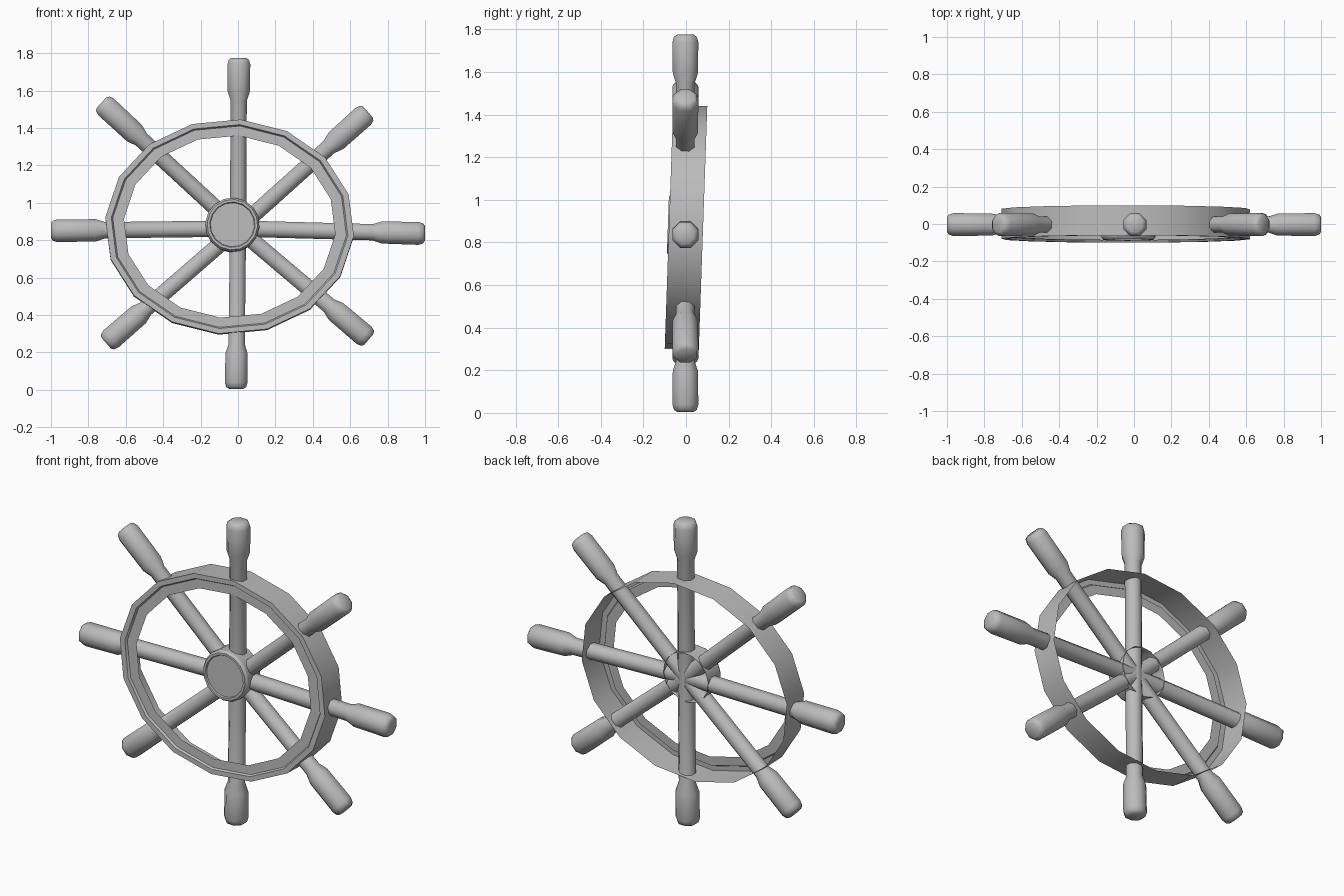
import bpy, bmesh
from math import sin, cos, pi, radians, hypot
from mathutils import Vector, Matrix

cube = bpy.data.objects.get("Cube")
if cube:
    bpy.data.objects.remove(cube)

grey = bpy.data.materials.new("plain_grey")
grey.use_nodes = True
GREY = (0.5, 0.5, 0.5, 1)
grey.diffuse_color = GREY
grey.node_tree.nodes["Principled BSDF"].inputs["Base Color"].default_value = GREY


def lathe(name, profile, sides, matrix, smooth, start=0.0, cap_first=False, cap_last=False):
    """Spin (radius, height) points around local z, then place the result."""
    bm = bmesh.new()
    rings = []
    for r, h in profile:
        angles = [start + 2 * pi * i / sides for i in range(sides)]
        rings.append([bm.verts.new((r * cos(a), r * sin(a), h)) for a in angles])
    for lower, upper in zip(rings, rings[1:]):
        for i in range(sides):
            j = (i + 1) % sides
            bm.faces.new((lower[i], lower[j], upper[j], upper[i]))
    if cap_first:
        bm.faces.new(rings[0][::-1])
    if cap_last:
        bm.faces.new(rings[-1])
    bm.transform(matrix)
    bmesh.ops.recalc_face_normals(bm, faces=bm.faces)
    mesh = bpy.data.meshes.new(name)
    bm.to_mesh(mesh)
    bm.free()
    mesh.materials.append(grey)
    obj = bpy.data.objects.new(name, mesh)
    bpy.context.collection.objects.link(obj)
    bpy.ops.object.select_all(action="DESELECT")
    obj.select_set(True)
    bpy.context.view_layer.objects.active = obj
    bpy.ops.object.shade_smooth_by_angle(angle=radians(smooth))
    return obj


# Local z becomes the forward direction (-y)
forward = Matrix.Rotation(pi / 2, 4, "X")
tilt = Matrix.Rotation(radians(-2), 4, "X")

# Rim: oval shell, open at the back, with a stepped front lip
squash = Matrix.Diagonal((1, 0.862, 1, 1))
lathe("rim", [(0.667, -0.08), (0.667, 0.08), (0.635, 0.08), (0.627, 0.068), (0.567, 0.068)],
      16, Matrix.Translation((-0.045, 0, 0.87)) @ tilt @ forward @ squash, 30, radians(-5))

# Hub: open-backed cup with a stepped front disc
lathe("hub", [(0.145, -0.045), (0.145, 0.07), (0.135, 0.085), (0.122, 0.085), (0.118, 0.077)],
      16, Matrix.Translation((-0.03, 0, 0.88)) @ tilt @ forward, 30, radians(-5), cap_last=True)

# Spokes with turned handles: tip position and handle length
centre = Vector((0, -0.003, 0.862))
spokes = {
    "top": (0.005, 1.775, 0.18), "bottom": (-0.01, 0.005, 0.19),
    "left": (1.0, 0.835, 0.23), "right": (-1.0, 0.85, 0.24),
    "upper_left": (0.695, 1.485, 0.23), "upper_right": (-0.73, 1.535, 0.24),
    "lower_left": (0.70, 0.27, 0.23), "lower_right": (-0.705, 0.25, 0.23),
}
for side, (x, z, grip) in spokes.items():
    direction = Vector((x, centre.y, z)) - centre
    length = direction.length
    place = Matrix.Translation(centre) @ direction.to_track_quat("Z", "Y").to_matrix().to_4x4()
    profile = [(0.047, 0), (0.047, length - grip - 0.05), (0.064, length - grip),
               (0.066, length - 0.035), (0.058, length - 0.01), (0.042, length)]
    lathe(side + "_spoke", profile, 8, place, 50, pi / 8, cap_last=True)
